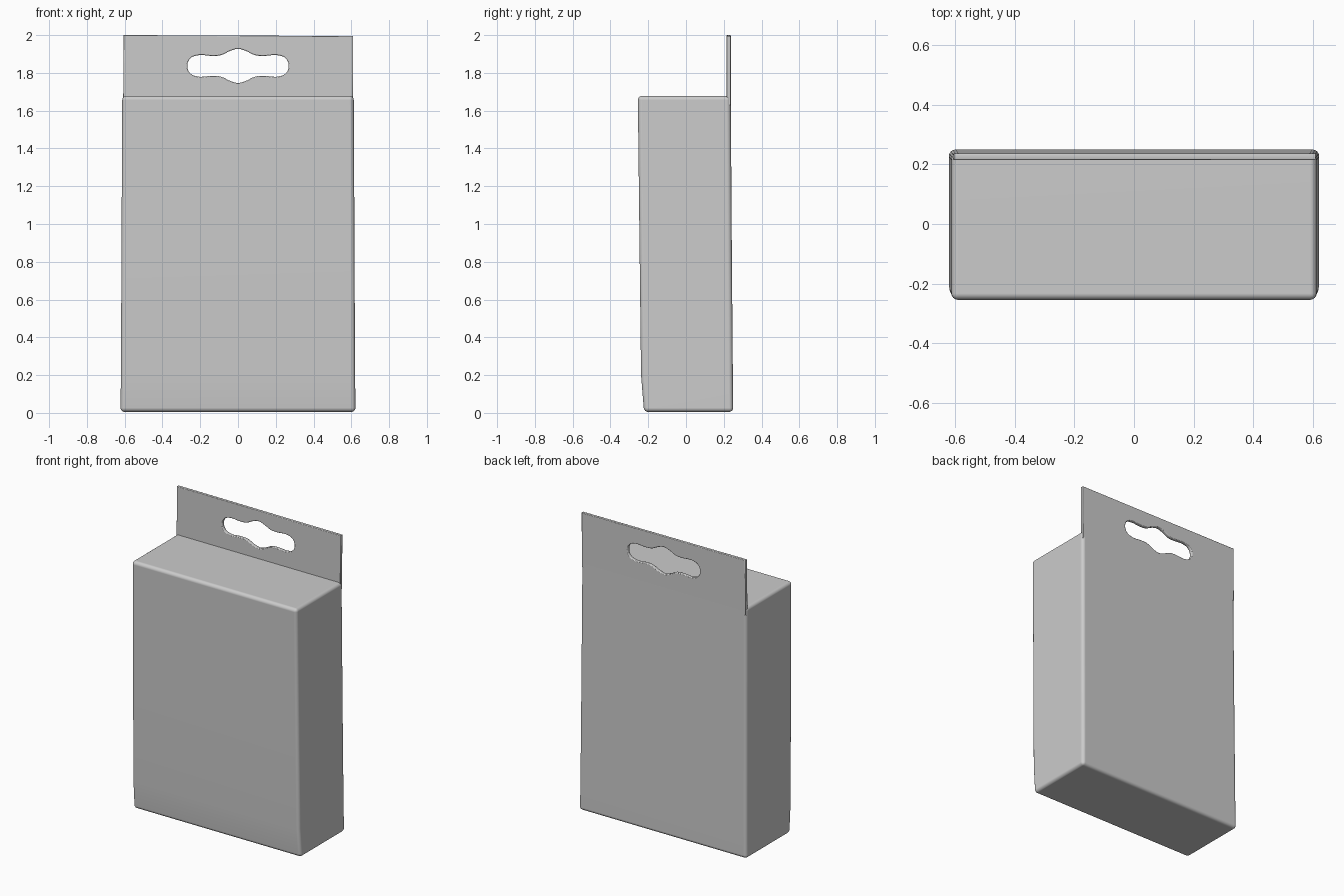
import bpy
import bmesh
import math

cube = bpy.data.objects.get("Cube")
if cube:
    bpy.data.objects.remove(cube)

# Plain grey card
card = bpy.data.materials.new("grey_card")
card.use_nodes = True
GREY = (0.6, 0.6, 0.6, 1)
card.diffuse_color = GREY
card.node_tree.nodes["Principled BSDF"].inputs["Base Color"].default_value = GREY


def add_object(name, data):
    obj = bpy.data.objects.new(name, data)
    bpy.context.collection.objects.link(obj)
    data.materials.append(card)
    return obj


def smooth(obj, angle):
    bpy.ops.object.select_all(action="DESELECT")
    obj.select_set(True)
    bpy.context.view_layer.objects.active = obj
    bpy.ops.object.shade_smooth_by_angle(angle=math.radians(angle))


# Carton: slightly tapering rings of (height, half width, front, back)
rings = [(0.005, 0.622, -0.222, 0.25), (0.2, 0.62, -0.238, 0.248),
         (0.8, 0.617, -0.245, 0.243), (1.678, 0.613, -0.255, 0.237)]
bm = bmesh.new()
loops = [[bm.verts.new(p) for p in ((-w, f, z), (w, f, z), (w, b, z), (-w, b, z))]
         for z, w, f, b in rings]
for low, high in zip(loops, loops[1:]):
    for i in range(4):
        j = (i + 1) % 4
        bm.faces.new((low[i], low[j], high[j], high[i]))
bm.faces.new(loops[-1])
bm.faces.new(loops[0][::-1])
mesh = bpy.data.meshes.new("carton")
bm.to_mesh(mesh)
bm.free()
carton = add_object("carton", mesh)
bevel = carton.modifiers.new("rounded_edges", "BEVEL")
bevel.width = 0.022
bevel.segments = 4
bevel.limit_method = "ANGLE"
smooth(carton, 50)
carton.modifiers.new("even_shading", "WEIGHTED_NORMAL")

# Hanging tab: flat outline with a symmetrical hook slot, given thickness
outline = bpy.data.curves.new("hanging_tab_outline", "CURVE")
outline.dimensions = "2D"
outline.fill_mode = "BOTH"
outline.extrude = 0.007
outline.bevel_depth = 0.004
outline.bevel_resolution = 1
outline.offset = -0.004


def add_loop(points, kind):
    spline = outline.splines.new(kind)
    spline.use_cyclic_u = True
    if kind == "POLY":
        spline.points.add(len(points) - 1)
        for p, (x, z) in zip(spline.points, points):
            p.co = (x, z, 0, 1)
    else:
        spline.bezier_points.add(len(points) - 1)
        spline.resolution_u = 5
        for p, (x, z) in zip(spline.bezier_points, points):
            p.co = (x, z, 0)
            p.handle_left_type = p.handle_right_type = "AUTO"


add_loop([(-0.608, 1.63), (0.608, 1.63), (0.61, 1.995), (-0.605, 2.0)], "POLY")
quarter = [(0, 0.09), (0.04, 0.08), (0.09, 0.057), (0.13, 0.053),
           (0.22, 0.055), (0.255, 0.037), (0.268, 0)]
half = quarter + [(x, -z) for x, z in quarter[-2::-1]]
slot = half + [(-x, z) for x, z in half[-2:0:-1]]
add_loop([(x, 1.837 + z) for x, z in slot], "BEZIER")

source = bpy.data.objects.new("outline_source", outline)
bpy.context.collection.objects.link(source)
bpy.context.view_layer.update()
evaluated = source.evaluated_get(bpy.context.evaluated_depsgraph_get())
tab_mesh = bpy.data.meshes.new_from_object(evaluated)
bpy.data.objects.remove(source)
tab_mesh.name = "hanging_tab"
tab = add_object("hanging_tab", tab_mesh)
tab.rotation_euler.x = math.radians(90)
tab.location.y = 0.226
smooth(tab, 60)
